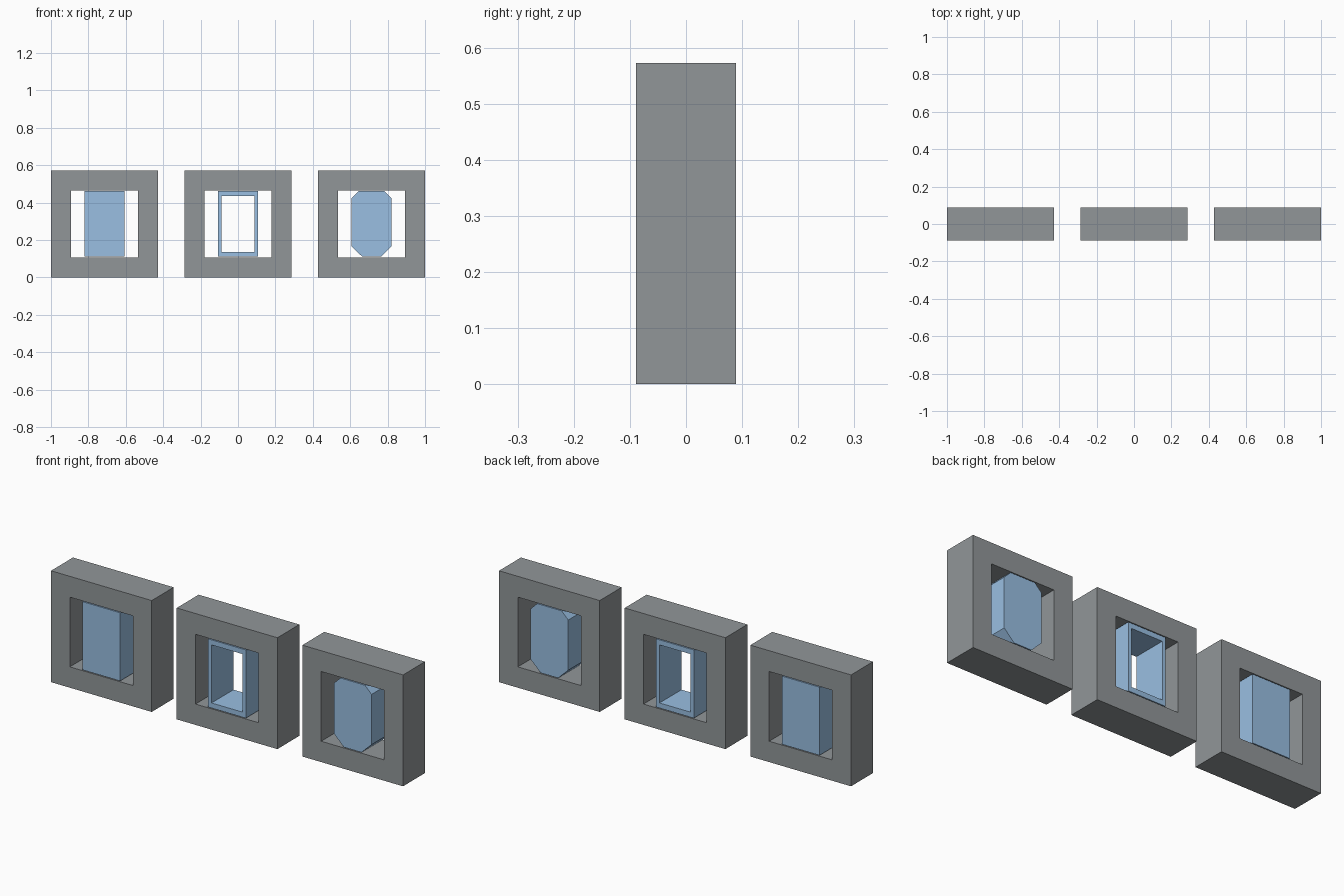
import bpy, bmesh

if "Cube" in bpy.data.objects:
    bpy.data.objects.remove(bpy.data.objects["Cube"])

PITCH, HALF, DEPTH = 0.714, 0.286, 0.089
MID_Z = 0.286


def material(name, color):
    mat = bpy.data.materials.new(name)
    mat.diffuse_color = (*color, 1)
    mat.use_nodes = True
    mat.node_tree.nodes["Principled BSDF"].inputs["Base Color"].default_value = mat.diffuse_color
    return mat


blue = material("blue", (0.32, 0.52, 0.76))
dark_grey = material("dark_grey", (0.285, 0.307, 0.318))


def rect(w, h):
    return [(-w, -h), (w, -h), (w, h), (-w, h)]


def prism(name, outer, x, depth, mat, inner=None):
    """Extrude an xz outline along y; an inner outline leaves a through hole."""
    bm = bmesh.new()

    def ring(pts, y):
        return [bm.verts.new((px, y, pz)) for px, pz in pts]

    def walls(a, b):
        n = len(a)
        for i in range(n):
            j = (i + 1) % n
            bm.faces.new((a[i], a[j], b[j], b[i]))

    front, back = ring(outer, -depth), ring(outer, depth)
    walls(front, back)
    if inner:
        in_front, in_back = ring(inner, -depth), ring(inner, depth)
        walls(in_front, in_back)
        walls(front, in_front)
        walls(back, in_back)
    else:
        bm.faces.new(front)
        bm.faces.new(back)
    bmesh.ops.recalc_face_normals(bm, faces=bm.faces)
    mesh = bpy.data.meshes.new(name)
    bm.to_mesh(mesh)
    bm.free()
    mesh.materials.append(mat)
    obj = bpy.data.objects.new(name, mesh)
    obj.location = (x, 0, MID_Z)
    bpy.context.collection.objects.link(obj)
    return obj


# Square outer frames
for side, x in (("left", -PITCH), ("middle", 0), ("right", PITCH)):
    prism(side + "_frame", rect(HALF, HALF), x, DEPTH, dark_grey,
          inner=rect(0.179, 0.179))

W, H = 0.107, 0.175

# Solid rectangular insert
prism("solid_insert", rect(W, H), -PITCH, DEPTH, blue)

# Hollow rectangular insert
prism("hollow_insert", rect(W, H), 0, DEPTH, blue, inner=rect(0.088, 0.149))

# Insert with clipped corners, larger at the bottom
half = [(W - 0.057, -H), (W, -H + 0.055), (W, H - 0.037), (W - 0.037, H)]
prism("clipped_insert", half + [(-px, pz) for px, pz in reversed(half)],
      PITCH, DEPTH, blue)
